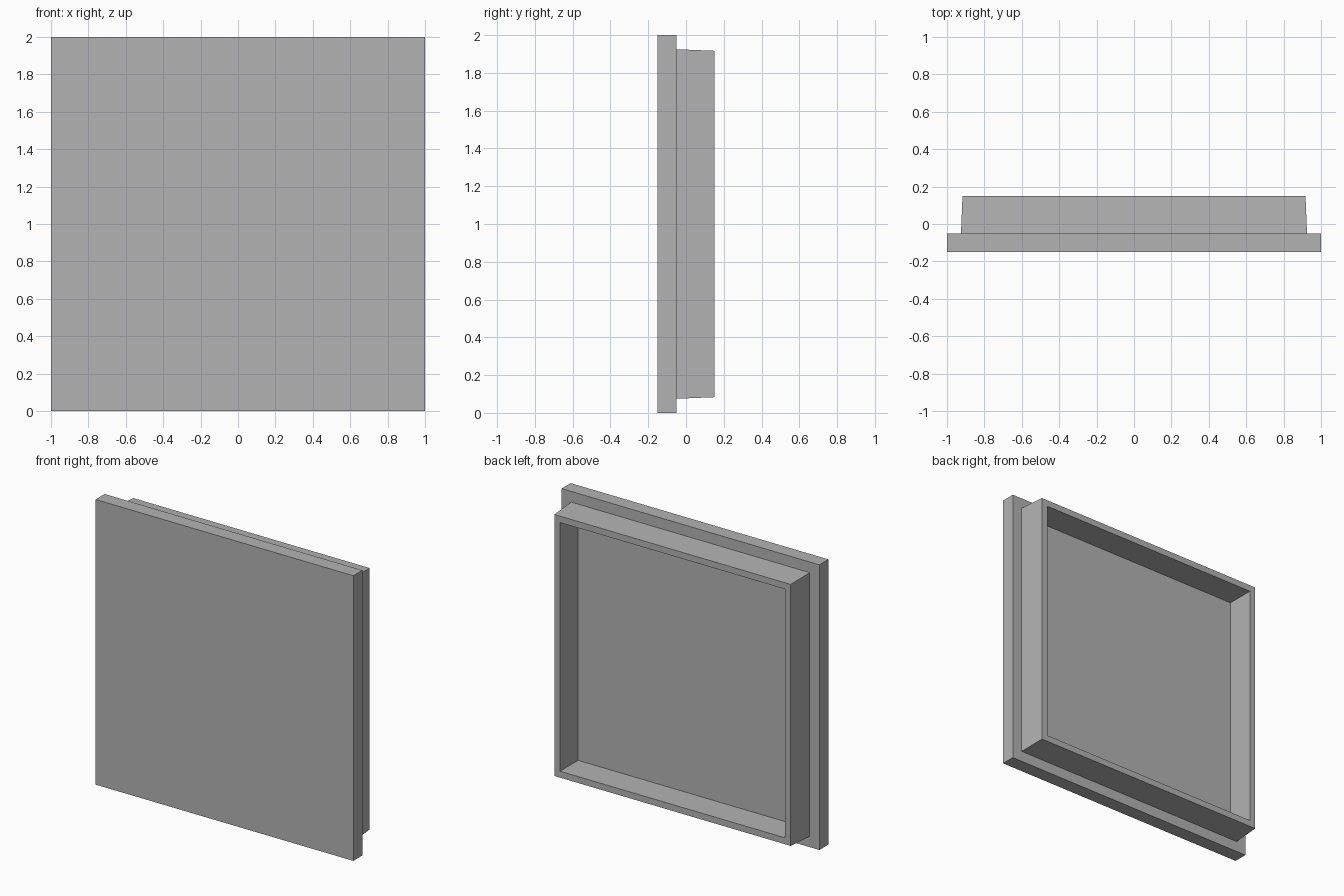
import bpy
import bmesh
from mathutils import Matrix

cube = bpy.data.objects.get("Cube")
if cube:
    bpy.data.objects.remove(cube, do_unlink=True)

grey = bpy.data.materials.new("plain grey")
grey.use_nodes = True
colour = (0.45, 0.45, 0.45, 1)
grey.diffuse_color = colour
grey.node_tree.nodes["Principled BSDF"].inputs["Base Color"].default_value = colour

FRONT, STEP, BACK = -0.15, -0.05, 0.15


def square(bm, half, y):
    """Four corners of an upright square centred on the panel."""
    return [bm.verts.new((x * half, y, 1 + z * half))
            for x, z in ((-1, -1), (1, -1), (1, 1), (-1, 1))]


# One continuous profile: front plate, shoulder, tapered rim and recess
bm = bmesh.new()
profile = [(1, FRONT), (1, STEP), (0.925, STEP), (0.917, BACK),
           (0.872, BACK), (0.872, STEP)]
loops = [square(bm, half, y) for half, y in profile]
for a, b in zip(loops, loops[1:]):
    for i in range(4):
        j = (i + 1) % 4
        bm.faces.new((a[i], a[j], b[j], b[i]))

# Front face and recess floor
bm.faces.new(loops[0])
bm.faces.new(loops[-1])
bmesh.ops.recalc_face_normals(bm, faces=bm.faces)

mesh = bpy.data.meshes.new("panel_with_rim")
bm.to_mesh(mesh)
bm.free()
mesh.materials.append(grey)
panel = bpy.data.objects.new("panel_with_rim", mesh)
bpy.context.collection.objects.link(panel)
